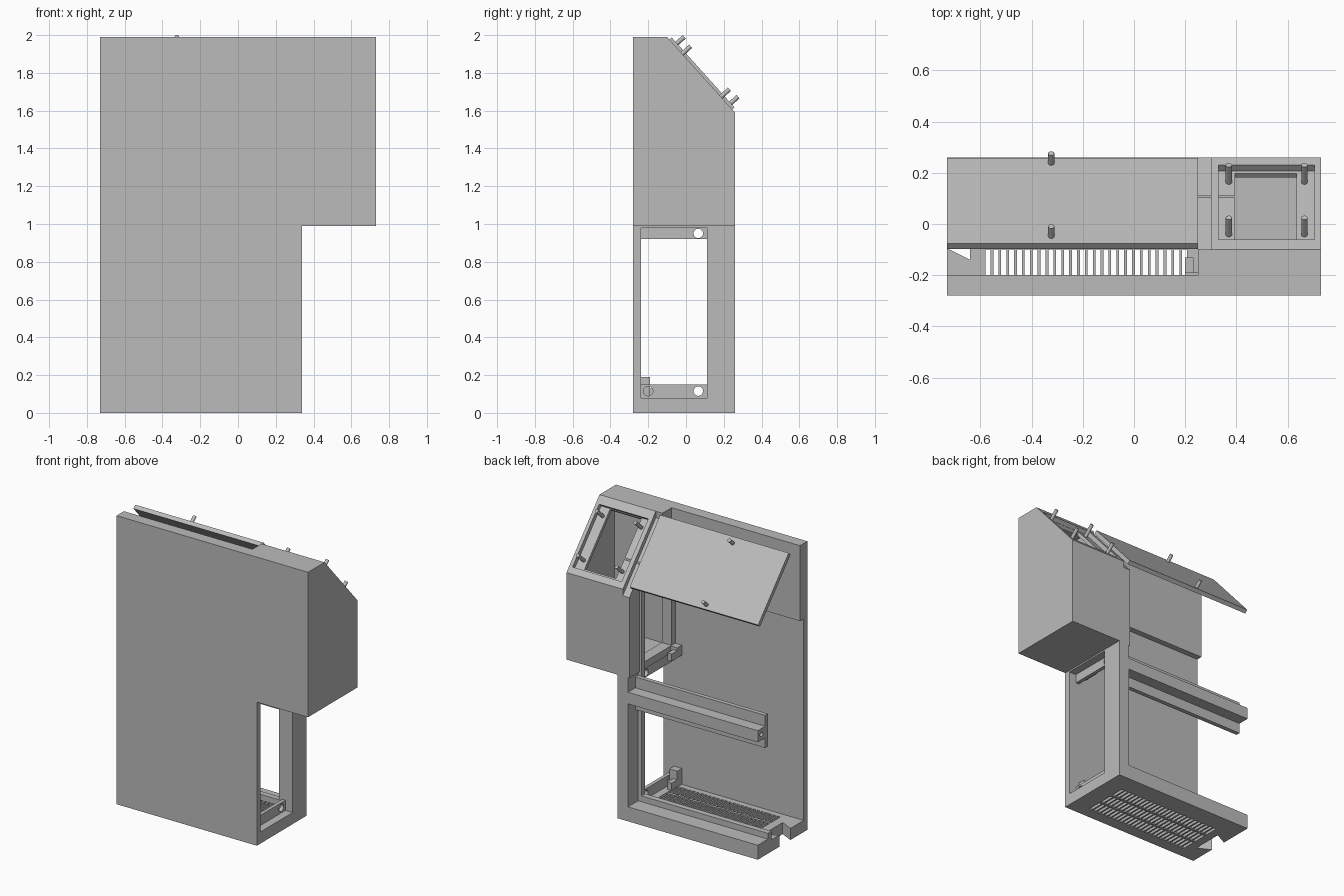
import bpy, bmesh, math
from mathutils import Matrix, Vector

if "Cube" in bpy.data.objects:
    bpy.data.objects.remove(bpy.data.objects["Cube"])

grey = bpy.data.materials.new("plain grey")
grey.use_nodes = True
grey.diffuse_color = (0.5, 0.5, 0.5, 1)
grey.node_tree.nodes["Principled BSDF"].inputs["Base Color"].default_value = (0.5, 0.5, 0.5, 1)


def finish(name, bm):
    bmesh.ops.recalc_face_normals(bm, faces=bm.faces)
    mesh = bpy.data.meshes.new(name)
    bm.to_mesh(mesh)
    bm.free()
    mesh.materials.append(grey)
    ob = bpy.data.objects.new(name, mesh)
    bpy.context.collection.objects.link(ob)
    return ob


def prism(name, pts, axis, a, b):
    """Extrude a closed profile along one axis from a to b."""
    put = {"x": lambda p, t: (t, p[0], p[1]),
           "y": lambda p, t: (p[0], t, p[1]),
           "z": lambda p, t: (p[0], p[1], t)}[axis]
    bm = bmesh.new()
    lo = [bm.verts.new(put(p, a)) for p in pts]
    hi = [bm.verts.new(put(p, b)) for p in pts]
    bm.faces.new(lo)
    bm.faces.new(hi)
    for i in range(len(pts)):
        j = (i + 1) % len(pts)
        bm.faces.new((lo[i], lo[j], hi[j], hi[i]))
    return finish(name, bm)


def box(name, x, y, z):
    return prism(name, [(x[0], y[0]), (x[1], y[0]), (x[1], y[1]), (x[0], y[1])], "z", *z)


def rod(name, start, direction, length, r, sides=20):
    d = Vector(direction).normalized()
    bm = bmesh.new()
    bmesh.ops.create_cone(bm, cap_ends=True, segments=sides, radius1=r, radius2=r, depth=length)
    turn = d.to_track_quat("Z", "Y").to_matrix().to_4x4()
    bm.transform(Matrix.Translation(Vector(start) + d * length / 2) @ turn)
    return finish(name, bm)


def cut(ob, *cutters):
    for c in cutters:
        m = ob.modifiers.new("cut", "BOOLEAN")
        m.operation, m.solver, m.object = "DIFFERENCE", "EXACT", c
    deps = bpy.context.evaluated_depsgraph_get()
    mesh = bpy.data.meshes.new_from_object(ob.evaluated_get(deps))
    ob.modifiers.clear()
    ob.data = mesh
    for c in cutters:
        bpy.data.objects.remove(c)


def smooth(ob):
    bpy.ops.object.select_all(action="DESELECT")
    ob.select_set(True)
    bpy.context.view_layer.objects.active = ob
    bpy.ops.object.shade_smooth_by_angle()


L, R, F, B, T = -0.73, 0.73, -0.28, 0.26, 1.99
WALL, STEP = 0.34, 0.99

# Sloped face frame: u runs across, v runs down the slope, n points outward
down = Vector((0, B + 0.1, 1.59 - T)).normalized()
normal = Vector((0, -down.z, down.y))
slope = Matrix.Translation((0, -0.1, T)) @ Matrix(
    ((1, 0, 0), (0, down.y, normal.y), (0, down.z, normal.z))).to_4x4()


def on_slope(ob):
    ob.data.transform(slope)
    return ob


def slope_v(y):
    return (y + 0.1) / down.y


# Front panel with thickened upper area
front = prism("front_panel", [(L, 0), (WALL, 0), (WALL, STEP), (R, STEP), (R, T), (L, T)], "y", F, -0.24)
pad = box("upper_panel_pad", (L, 0.26), (-0.24, -0.2), (1.47, T))
cut(pad, rod("pad_notch", (L, -0.3, 1.47), (0, 1, 0), 0.2, 0.09),
    *[rod("edge_hole", (L - 0.1, -0.22, z), (1, 0, 0), 0.15, 0.015) for z in (1.69, 1.93)])

# Floor with grille, wedge notch and end holes
floor = prism("floor", [(-0.24, 0), (B, 0), (B, 0.1), (0.15, 0.1), (0.15, 0.14),
                        (0.11, 0.14), (0.11, 0.08), (-0.24, 0.08)], "x", L, 0.26)
slots = []
for row in range(3):
    y = -0.2 + row * 0.113
    for i in range(26):
        x = -0.58 + i * 0.0307
        slots.append(box("slot", (x, x + 0.02), (y, y + 0.1), (-0.1, 0.1)))
bm = bmesh.new()
for s in slots:
    bm.from_mesh(s.data)
    bpy.data.objects.remove(s)
cut(floor, finish("grille_slots", bm),
    prism("wedge", [(L - 0.05, -0.07), (-0.64, -0.14), (-0.64, 0.07), (L - 0.05, 0)], "z", -0.1, 0.3),
    *[rod("end_hole", (L - 0.1, y, 0.045), (1, 0, 0), 0.16, 0.02) for y in (-0.19, 0.19)],
    rod("back_hole", (-0.23, 0.1, 0.121), (0, 1, 0), 0.1, 0.013))

# Lower side wall with window and screw flanges
side = box("lower_side_wall", (0.26, WALL), (-0.24, B), (0, STEP))
cut(side, box("window_step", (0.285, 0.5), (-0.239, 0.11), (0.08, 0.98)),
    box("window", (0.1, 0.5), (-0.239, 0.11), (0.15, 0.92)),
    *[rod("flange_hole", (0.2, y, z), (1, 0, 0), 0.2, 0.025)
      for y in (-0.2, 0.065) for z in (0.115, 0.95)])

# Upper side wall, lowered to seat the lid
upper = prism("upper_side_wall", [(-0.24, STEP), (B, STEP), (B, 1.545), (-0.1, 1.945), (-0.1, T), (-0.24, T)],
              "x", 0.25, 0.3)
cut(upper, box("inner_window", (0.2, 0.4), (-0.2, 0.11), (1.04, 1.72)))

# Instrument box with sloped face
case = prism("instrument_box", [(-0.24, STEP), (B, STEP), (B, 1.59), (-0.1, T), (-0.24, T)], "x", 0.3, R)
v0, v1 = slope_v(-0.06), slope_v(0.23)
cut(case,
    prism("cavity", [(-0.235, 1.02), (0.23, 1.02), (0.23, 1.545), (-0.12, 1.934), (-0.235, 1.934)], "x", 0.325, 0.71),
    box("inner_window", (0.2, 0.4), (-0.2, 0.11), (1.04, 1.72)),
    on_slope(box("recess", (0.33, 0.705), (v0, v1), (-0.03, 0.1))),
    on_slope(box("opening", (0.395, 0.635), (v0 + 0.005, v1 - 0.015), (-0.1, 0.1))),
    on_slope(rod("bulge", (0.515, slope_v(0.075), -0.1), (0, 0, 1), 0.2, 0.143, 48)),
    *[rod("button_hole", (x, 0.2, 1.5), (0, 1, 0), 0.1, 0.03) for x in (0.46, 0.54, 0.615)])

# Instrument mounting pins
for x in (0.37, 0.665):
    for y in (-0.02, 0.185):
        smooth(on_slope(rod("mounting_pin", (x, slope_v(y), -0.04), (0, 0, 1), 0.1, 0.012)))

# Sloped lid with two pins
lid_v = (slope_v(-0.088), slope_v(0.245))
on_slope(box("sloped_lid", (L, 0.25), lid_v, (-0.012, 0.016)))
for y in (-0.06, 0.225):
    smooth(on_slope(rod("lid_pin", (-0.323, slope_v(y), 0), (0, 0, 1), 0.068, 0.012)))

# Middle rail and upright lip that the rear covers rest against
rail = box("middle_rail", (L, 0.26), (0.18, B), (0.81, 0.89))
box("middle_rail_lip", (L, 0.26), (0.15, 0.18), (0.74, 0.965))
cut(rail, rod("rail_hole", (L - 0.1, 0.22, 0.85), (1, 0, 0), 0.16, 0.015))
box("wall_lip", (0.235, 0.262), (0.11, 0.15), (0.08, 1.6))

# Small corner blocks behind the front panel
for z in (0.08, 0.97):
    box("corner_block", (0.2, 0.26), (-0.24, -0.19), (z, z + 0.11 if z < 0.5 else z + 0.07))
    box("corner_tab", (0.2, 0.232), (-0.19, -0.13), (z, z + 0.05))
